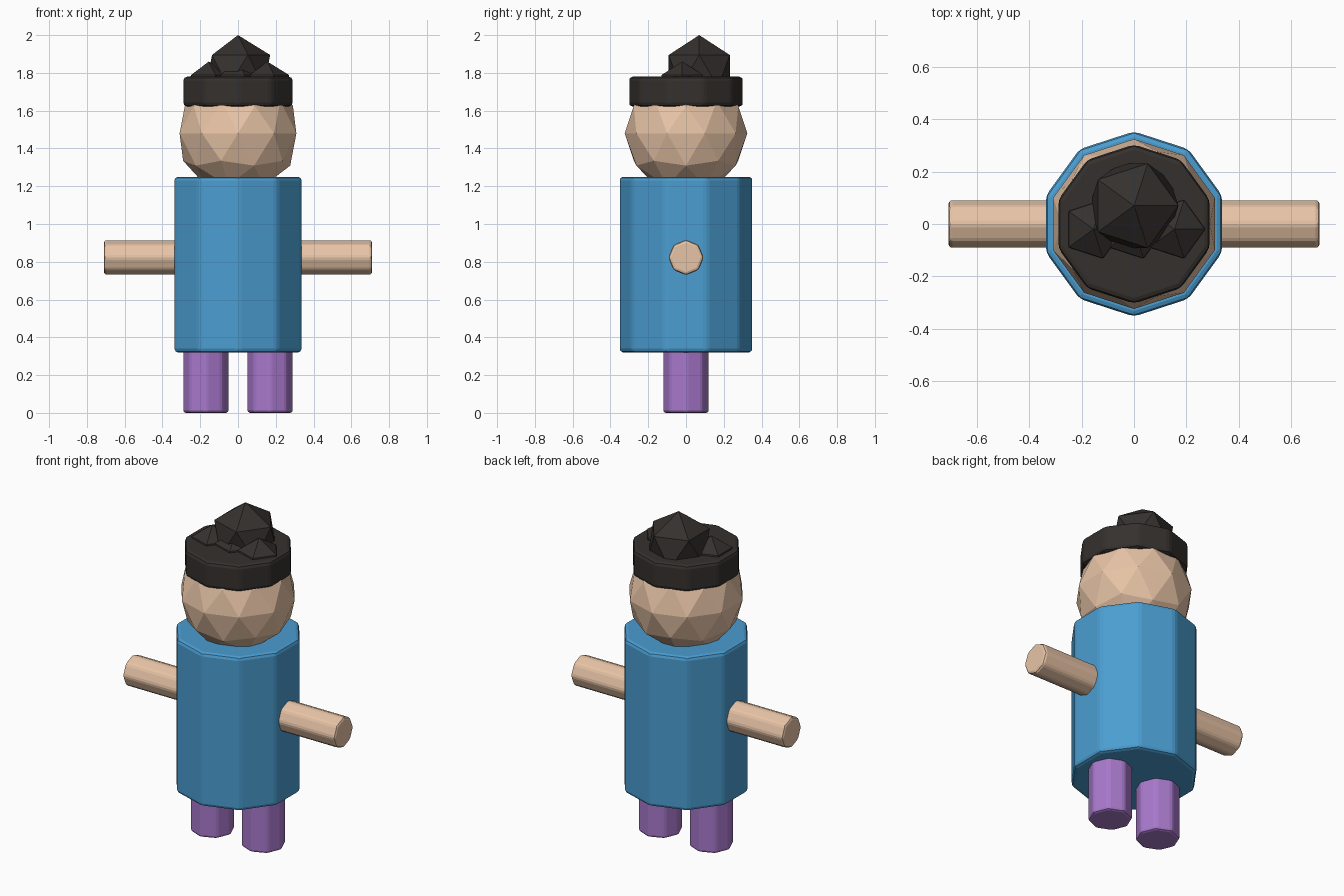
import bpy
from math import pi

if "Cube" in bpy.data.objects:
    bpy.data.objects.remove(bpy.data.objects["Cube"])


def material(name, rgb):
    m = bpy.data.materials.new(name)
    m.diffuse_color = (*rgb, 1)
    m.use_nodes = True
    m.node_tree.nodes["Principled BSDF"].inputs["Base Color"].default_value = m.diffuse_color
    return m


skin = material("skin", (0.80, 0.55, 0.38))
blue = material("blue", (0.07, 0.34, 0.64))
purple = material("purple", (0.39, 0.19, 0.60))
dark = material("dark", (0.035, 0.03, 0.027))


def prism(name, sides, radius, depth, location, mat, rotation=(0, 0, 0), bevel=0.015):
    bpy.ops.mesh.primitive_cylinder_add(vertices=sides, radius=radius, depth=depth,
                                        location=location, rotation=rotation)
    ob = bpy.context.object
    ob.name = name
    ob.data.materials.append(mat)
    mod = ob.modifiers.new("soft_edges", 'BEVEL')
    mod.width = bevel
    mod.segments = 2
    mod.limit_method = 'ANGLE'
    mod.angle_limit = pi / 6
    return ob


def ball(name, subdivisions, radius, location, mat):
    bpy.ops.mesh.primitive_ico_sphere_add(subdivisions=subdivisions, radius=radius,
                                          location=location)
    ob = bpy.context.object
    ob.name = name
    ob.data.materials.append(mat)
    return ob


# Body and head
prism("body", 10, 0.354, 0.93, (0, 0, 0.785), blue, bevel=0.02)
ball("head", 2, 0.325, (0, 0, 1.48), skin)

# Arms: one bar running through the body
prism("arms", 8, 0.094, 1.42, (0, 0, 0.823), skin, rotation=(0, pi / 2, 0))

# Legs, reaching slightly into the body
for side, x in (("left", -0.17), ("right", 0.17)):
    prism(side + "_leg", 8, 0.123, 0.36, (x, 0, 0.18), purple)

# Hair: band around the head, large bun and three small tufts
prism("hair_band", 10, 0.304, 0.158, (0, 0, 1.701), dark, bevel=0.02)
ball("hair_bun", 1, 0.19, (0, 0.07, 1.81), dark)
for i, x in enumerate((-0.155, 0, 0.155)):
    ball(f"hair_tuft_{i + 1}", 1, 0.13, (x, -0.02, 1.73), dark)
